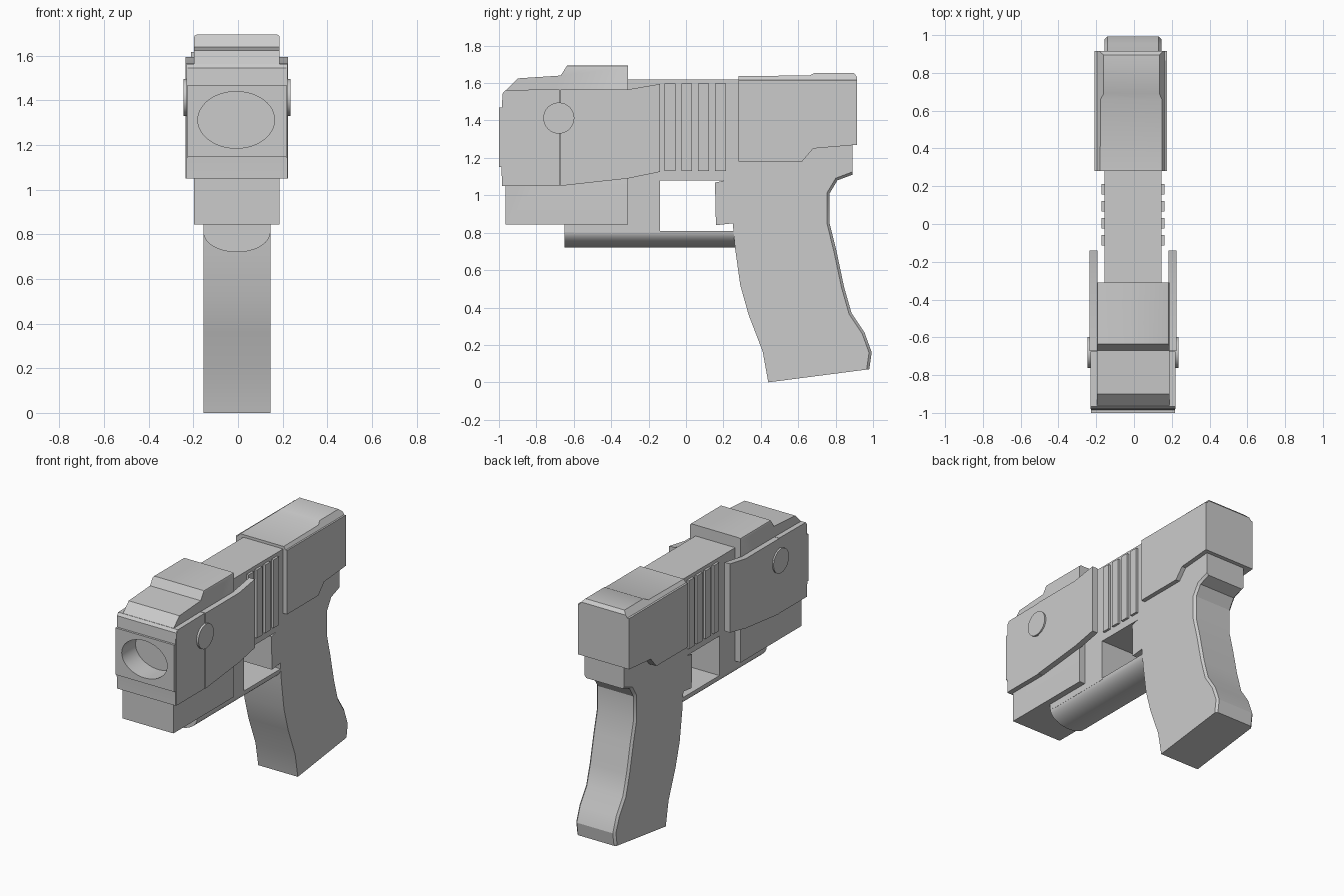
import bpy, bmesh, math
from mathutils import Matrix

if "Cube" in bpy.data.objects:
    bpy.data.objects.remove(bpy.data.objects["Cube"])

CX = -0.005  # the model's middle plane


def finish(name, bm):
    bmesh.ops.recalc_face_normals(bm, faces=bm.faces)
    mesh = bpy.data.meshes.new(name)
    bm.to_mesh(mesh)
    bm.free()
    obj = bpy.data.objects.new(name, mesh)
    bpy.context.collection.objects.link(obj)
    return obj


def extrude_bm(profile, x0, x1):
    """Side profile (y, z) extruded from x0 to x1."""
    bm = bmesh.new()
    face = bm.faces.new([bm.verts.new((CX + x0, y, z)) for y, z in profile])
    new = bmesh.ops.extrude_face_region(bm, geom=[face])["geom"]
    bmesh.ops.translate(bm, vec=(x1 - x0, 0, 0),
                        verts=[v for v in new if isinstance(v, bmesh.types.BMVert)])
    bmesh.ops.recalc_face_normals(bm, faces=bm.faces)
    return bm


def bevel_side_edges(bm, amount, test, segments=1):
    """Bevel long outline edges (constant x) whose midpoint passes the test."""
    edges = []
    for e in bm.edges:
        a, b = (v.co for v in e.verts)
        mid = (a + b) / 2
        if abs(a.x - b.x) < 1e-5 and test(mid.y, mid.z):
            edges.append(e)
    bmesh.ops.bevel(bm, geom=edges, offset=amount, segments=segments,
                    profile=0.5, affect='EDGES')


def slab(name, profile, x0, x1):
    return finish(name, extrude_bm(profile, x0, x1))


def rect(y0, y1, z0, z1):
    return [(y0, z0), (y1, z0), (y1, z1), (y0, z1)]


def cylinder(name, radius, depth, rot, loc, segs=32, scale=(1, 1, 1)):
    bm = bmesh.new()
    bmesh.ops.create_cone(bm, cap_ends=True, segments=segs, radius1=radius, radius2=radius,
                          depth=depth, matrix=Matrix.Translation(loc) @ Matrix.Diagonal((*scale, 1)) @ rot)
    return finish(name, bm)


# Frame with trigger and grip in one outline
frame = extrude_bm([
    (-0.6, 0.80), (-0.14, 0.80), (-0.14, 1.08), (0.21, 1.08), (0.155, 1.068), (0.16, 0.84),
    (0.25, 0.85), (0.262, 0.72), (0.29, 0.52), (0.335, 0.36), (0.41, 0.165), (0.44, 0.0),
    (0.98, 0.07), (0.993, 0.16), (0.955, 0.265), (0.885, 0.37), (0.845, 0.51), (0.805, 0.70),
    (0.768, 0.85), (0.768, 1.01), (0.81, 1.08), (0.89, 1.11), (0.89, 1.5),
    (0.8, 1.62), (-0.6, 1.62)], -0.15, 0.15)
bevel_side_edges(frame, 0.014, lambda y, z: y > 0.75 and 0.05 < z < 1.2)
finish("frame_and_grip", frame)

# Trigger guard bar: half ellipse below, flat on top
bm = bmesh.new()
section = [(0.15 * math.cos(math.pi * i / 24), 0.81 - 0.09 * math.sin(math.pi * i / 24))
           for i in range(25)]
bar = bm.faces.new([bm.verts.new((CX + x, -0.65, z)) for x, z in section])
geom = bmesh.ops.extrude_face_region(bm, geom=[bar])["geom"]
bmesh.ops.translate(bm, vec=(0, 0.912, 0), verts=[v for v in geom if isinstance(v, bmesh.types.BMVert)])
finish("trigger_guard", bm)
slab("guard_mount", rect(-0.65, -0.14, 0.805, 0.86), -0.15, 0.15)

# Rear cover with a chamfered roof and raised cap
slab("rear_cover", [(0.28, 1.18), (0.62, 1.18), (0.68, 1.25), (0.915, 1.27),
                    (0.915, 1.617), (0.28, 1.617)], -0.205, 0.18)
roof = extrude_bm([(0.28, 1.60), (0.915, 1.60), (0.915, 1.634), (0.895, 1.655),
                   (0.69, 1.655), (0.66, 1.64), (0.28, 1.638)], -0.205, 0.18)
for v in roof.verts:
    if v.co.z > 1.61:
        v.co.x *= 1 - 1.3 * (v.co.z - 1.61) / 0.25
finish("rear_roof", roof)

# Grip ridges on both sides of the body
for i in range(4):
    y = -0.115 + 0.09 * i
    slab("ridge_%d" % (i + 1), rect(y, y + 0.058, 1.13, 1.597), -0.166, 0.166)

# Front core with top hump
core = extrude_bm([(-0.965, 0.845), (-0.31, 0.845), (-0.31, 1.695), (-0.635, 1.695),
                   (-0.67, 1.64), (-0.90, 1.625), (-0.965, 1.56)], -0.192, 0.192)
bevel_side_edges(core, 0.012, lambda y, z: z > 1.69 and y > -0.6, 2)
core = finish("front_core", core)

# Muzzle block with stepped face
nose = slab("muzzle_block", [
    (-0.985, 1.05), (-0.985, 1.10), (-0.987, 1.15), (-1.0, 1.15), (-1.0, 1.47), (-0.985, 1.47),
    (-0.98, 1.545), (-0.965, 1.563), (-0.7, 1.563), (-0.7, 1.05)], -0.222, 0.222)

# Oval muzzle opening
cutter = cylinder("muzzle_cutter", 1, 0.4, Matrix.Rotation(math.pi / 2, 4, 'X'),
                  (CX - 0.003, -1.05, 1.313), 48, (0.172, 1, 0.127))
cutter.hide_render = True
for obj in (core, nose):
    mod = obj.modifiers.new("opening", 'BOOLEAN')
    mod.operation = 'DIFFERENCE'
    mod.solver = 'EXACT'
    mod.object = cutter
    bpy.context.view_layer.objects.active = obj
    bpy.ops.object.modifier_apply(modifier=mod.name)
bpy.data.objects.remove(cutter)

# Side plates (front and rear halves) and round pivots
for side, s in (("left", -1), ("right", 1)):
    slab("rear_plate_" + side, [(-0.672, 1.05), (-0.31, 1.09), (-0.14, 1.125), (-0.14, 1.595),
                                (-0.31, 1.566), (-0.672, 1.566)], s * 0.188, s * 0.23)
    slab("front_plate_" + side, [(-0.98, 1.05), (-0.676, 1.05), (-0.676, 1.566), (-0.965, 1.563),
                                 (-0.98, 1.54)], s * 0.188, s * 0.226)
    cylinder("pivot_" + side, 0.083, 0.08, Matrix.Rotation(math.pi / 2, 4, 'Y'),
             (CX + s * 0.2, -0.68, 1.413))

# Smooth curved parts, keep hard edges
bpy.ops.object.select_all(action='SELECT')
bpy.context.view_layer.objects.active = core
bpy.ops.object.shade_smooth_by_angle(angle=math.radians(28))
